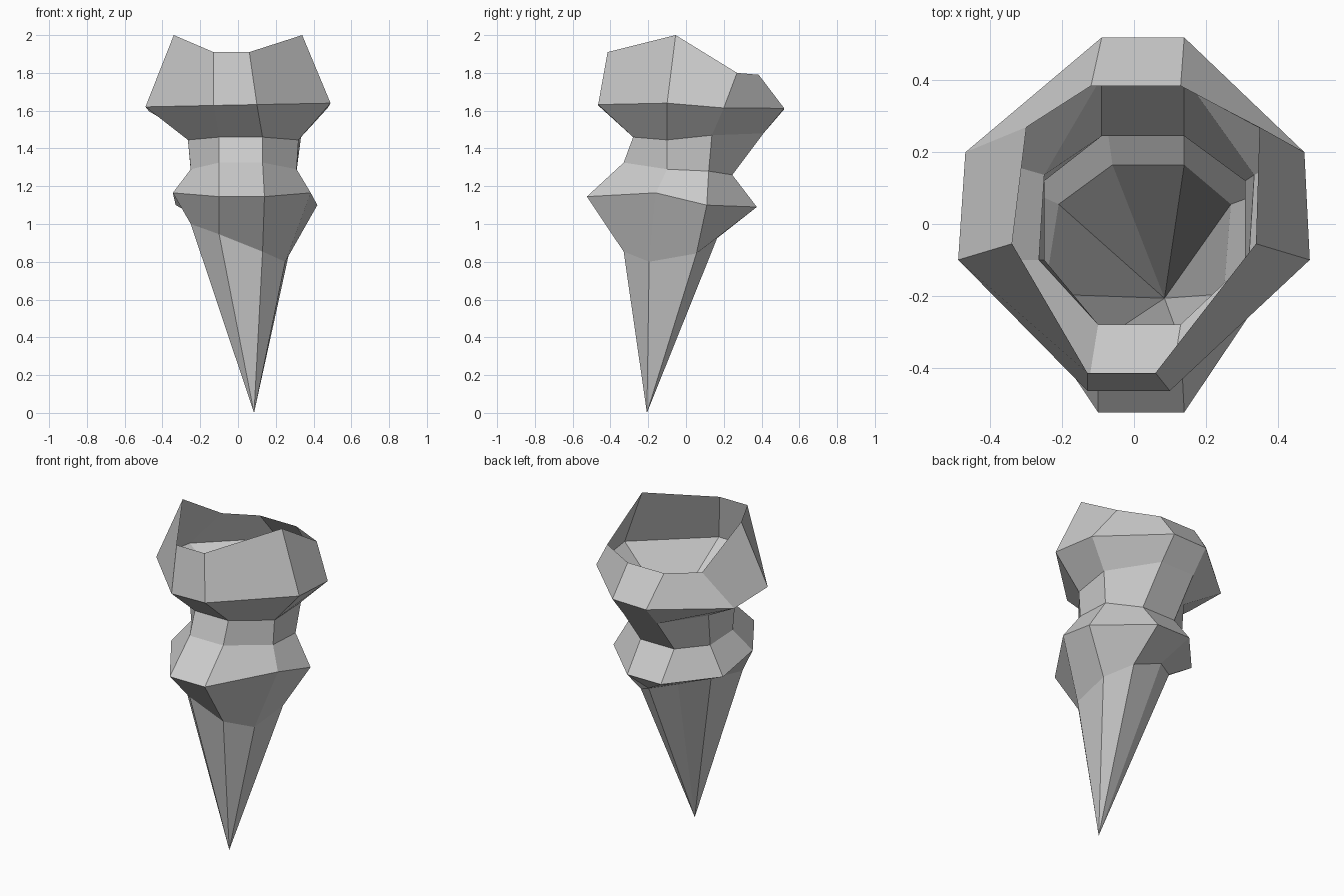
import bpy, bmesh

if "Cube" in bpy.data.objects:
    bpy.data.objects.remove(bpy.data.objects["Cube"])

# Eight-sided cross-sections from rim to cone. Each is a z slope across x, then
# four left/right pairs, front to back: (left x, right x, y, z)
RINGS = {
    "rim": (0.0, (-.13, .06, -.415, 1.91), (-.34, .34, -.055, 2.0),
            (-.30, .35, .27, 1.80), (-.12, .13, .385, 1.79)),
    "shoulder": (.02, (-.13, .10, -.465, 1.63), (-.49, .49, -.10, 1.63),
                 (-.47, .475, .20, 1.605), (-.09, .14, .52, 1.61)),
    "neck_top": (0.0, (-.10, .13, -.28, 1.46), (-.265, .32, -.10, 1.445),
                 (-.25, .335, .137, 1.47), (-.09, .14, .41, 1.48)),
    "neck_base": (0.0, (-.10, .13, -.33, 1.325), (-.25, .31, -.10, 1.29),
                  (-.25, .31, .12, 1.28), (-.09, .14, .245, 1.26)),
    "collar": (0.0, (-.10, .14, -.525, 1.145), (-.345, .385, -.16, 1.165),
               (-.33, .42, .11, 1.10), (-.09, .14, .375, 1.09)),
    "cone_top": (-.4, (-.10, .13, -.33, .90), (-.25, .25, -.195, .90),
                 (-.21, .27, .055, .94), (-.06, .14, .165, .965)),
}
TIP = (.085, -.207, 0)


def add_ring(bm, slope, *pairs):
    """Counter-clockwise loop: up the right side, back down the left."""
    right = [(r, y, z + slope * (r - l) / 2) for l, r, y, z in pairs]
    left = [(l, y, z - slope * (r - l) / 2) for l, r, y, z in pairs]
    return [bm.verts.new(p) for p in right + left[::-1]]


bm = bmesh.new()
loops = [add_ring(bm, *ring) for ring in RINGS.values()]

# Open shell walls between neighbouring cross-sections
for upper, lower in zip(loops, loops[1:]):
    for i in range(8):
        j = (i + 1) % 8
        bm.faces.new((lower[i], lower[j], upper[j], upper[i]))

# Pointed cone at the bottom
tip = bm.verts.new(TIP)
for i in range(8):
    bm.faces.new((tip, loops[-1][(i + 1) % 8], loops[-1][i]))

mesh = bpy.data.meshes.new("pointed_hollow_cup")
bm.to_mesh(mesh)
bm.free()

# Flat-shaded hollow cup with a pointed base
cup = bpy.data.objects.new("pointed_hollow_cup", mesh)
bpy.context.collection.objects.link(cup)

# Tip faces share the outward direction of the walls
bm = bmesh.new()
bm.from_mesh(mesh)
bmesh.ops.reverse_faces(bm, faces=[f for f in bm.faces if len(f.verts) == 3 and f.normal.dot(
    f.calc_center_median() - sum((v.co for v in bm.verts), f.normal * 0) / len(bm.verts)) < 0])
bm.to_mesh(mesh)
bm.free()
